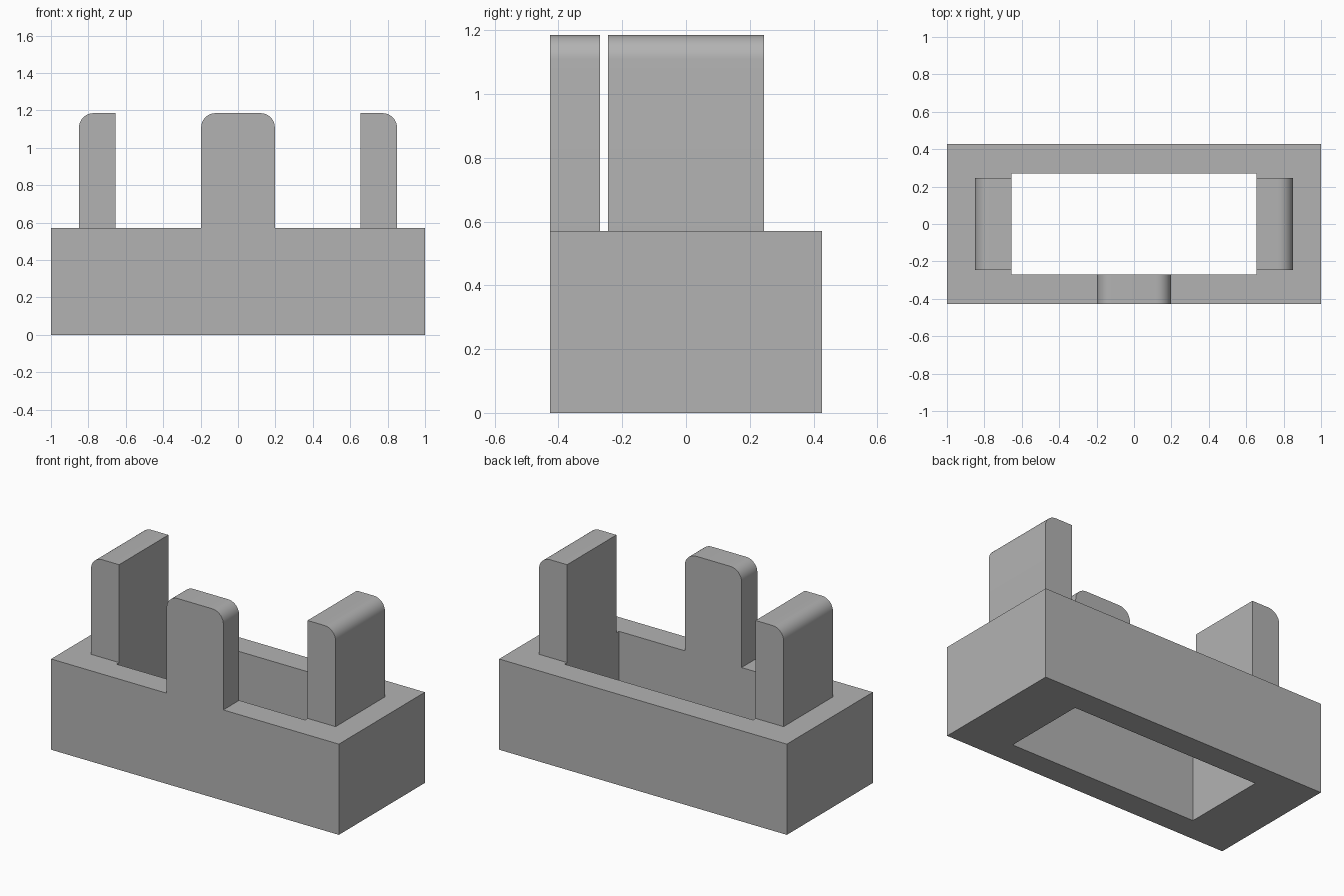
import bpy, bmesh, math
from mathutils import Vector

cube = bpy.data.objects.get("Cube")
if cube:
    bpy.data.objects.remove(cube, do_unlink=True)

grey = bpy.data.materials.new("plain grey")
grey.use_nodes = True
colour = (0.45, 0.45, 0.45, 1)
grey.diffuse_color = colour
grey.node_tree.nodes["Principled BSDF"].inputs["Base Color"].default_value = colour

BASE_TOP, TAB_TOP, RADIUS = 0.57, 1.185, 0.077
HALF_X, HALF_Y = 1.0, 0.427
HOLE_X, HOLE_Y = 0.655, 0.27


def finish(name, bm):
    bmesh.ops.recalc_face_normals(bm, faces=bm.faces)
    mesh = bpy.data.meshes.new(name)
    bm.to_mesh(mesh)
    bm.free()
    mesh.materials.append(grey)
    obj = bpy.data.objects.new(name, mesh)
    bpy.context.collection.objects.link(obj)
    bpy.ops.object.select_all(action="DESELECT")
    obj.select_set(True)
    bpy.context.view_layer.objects.active = obj
    bpy.ops.object.shade_smooth_by_angle(angle=math.radians(30))
    return obj


def corner(cx, start):
    """Quarter circle at the top of a tab, counter-clockwise."""
    steps = 10
    return [(cx + RADIUS * math.cos(a), TAB_TOP - RADIUS + RADIUS * math.sin(a))
            for a in (start + math.pi / 2 * i / steps for i in range(steps + 1))]


def tab(name, x0, x1, y0, y1, round_left, round_right):
    """Upright tab: an x-z outline with chosen round corners, extruded along y."""
    outline = [(x0, BASE_TOP), (x1, BASE_TOP)]
    outline += corner(x1 - RADIUS, 0) if round_right else [(x1, TAB_TOP)]
    outline += corner(x0 + RADIUS, math.pi / 2) if round_left else [(x0, TAB_TOP)]
    bm = bmesh.new()
    face = bm.faces.new([bm.verts.new((x, y0, z)) for x, z in outline])
    result = bmesh.ops.extrude_face_region(bm, geom=[face], use_keep_orig=True)
    moved = [v for v in result["geom"] if isinstance(v, bmesh.types.BMVert)]
    bmesh.ops.translate(bm, verts=moved, vec=Vector((0, y1 - y0, 0)))
    return finish(name, bm)


# Rectangular frame, open through the middle
bm = bmesh.new()
rings = [[bm.verts.new((sx * hx, sy * hy, z))
          for sx, sy in ((-1, -1), (1, -1), (1, 1), (-1, 1))]
         for hx, hy, z in ((HALF_X, HALF_Y, 0), (HALF_X, HALF_Y, BASE_TOP),
                           (HOLE_X, HOLE_Y, BASE_TOP), (HOLE_X, HOLE_Y, 0))]
for r in range(4):
    a, b = rings[r], rings[(r + 1) % 4]
    for i in range(4):
        j = (i + 1) % 4
        bm.faces.new((a[i], a[j], b[j], b[i]))
finish("base_frame", bm)

# Tabs: the front one rounded both sides, the end ones on their outer edge
tab("front_tab", -0.197, 0.197, -HALF_Y, -HOLE_Y, True, True)
tab("left_tab", HOLE_X, 0.85, -0.245, 0.245, False, True)
tab("right_tab", -0.85, -HOLE_X, -0.245, 0.245, True, False)
